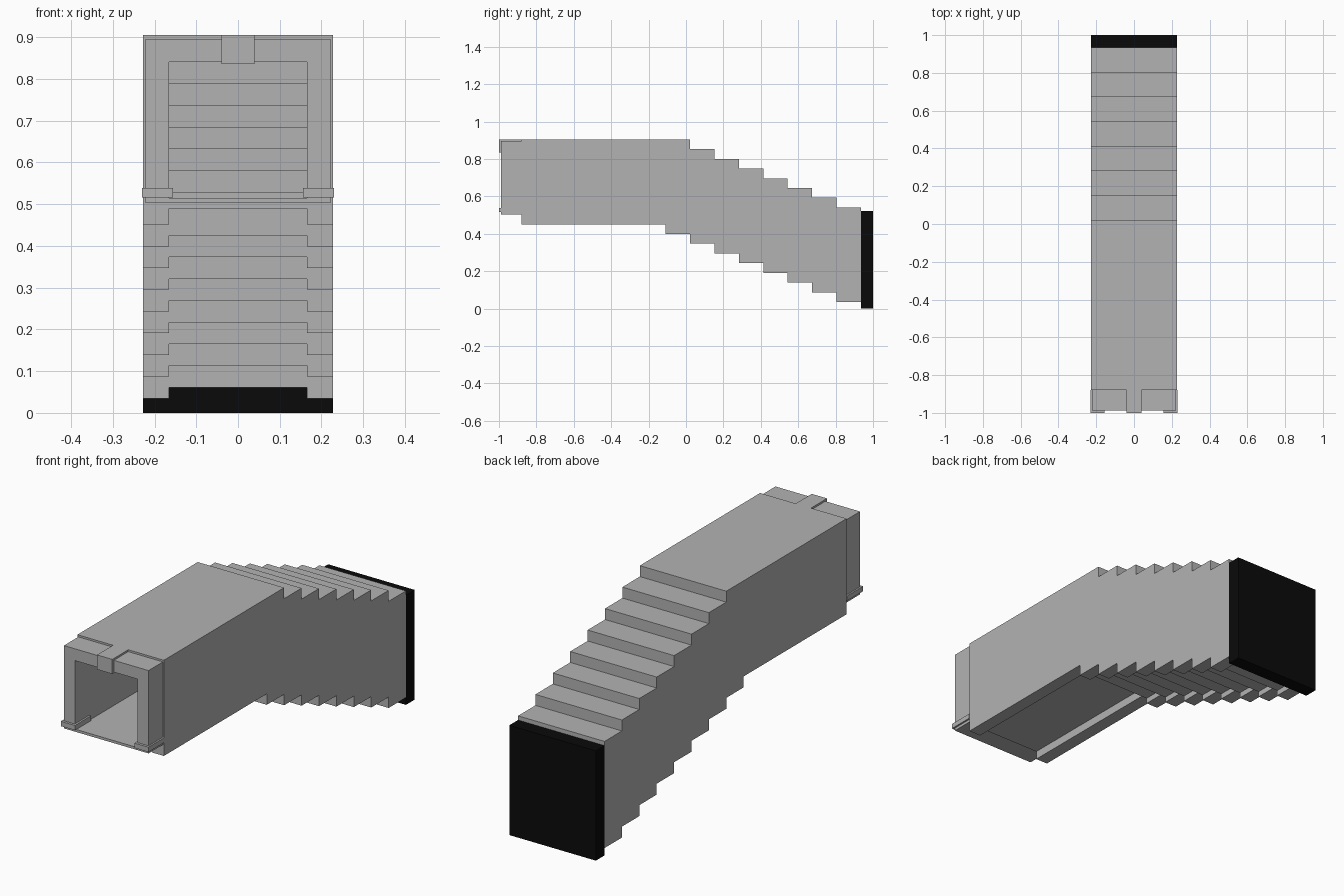
import bpy
import bmesh

if "Cube" in bpy.data.objects:
    bpy.data.objects.remove(bpy.data.objects["Cube"], do_unlink=True)


def material(name, value):
    mat = bpy.data.materials.new(name)
    mat.use_nodes = True
    colour = (value, value, value, 1)
    mat.diffuse_color = colour
    mat.node_tree.nodes["Principled BSDF"].inputs["Base Color"].default_value = colour
    return mat


grey = material("light grey", 0.45)
black = material("black", 0.003)

STEP, DROP = 0.1305, 0.052      # length and fall of one stair segment
FRONT, BACK = -0.88, 0.935
HALF, INNER = 0.227, 0.165      # half widths outside and inside


def prism(name, outline, half_width, mat):
    """Extrude a (y, z) outline across x."""
    bm = bmesh.new()
    face = bm.faces.new([bm.verts.new((-half_width, y, z)) for y, z in outline])
    out = bmesh.ops.extrude_face_region(bm, geom=[face])
    moved = [v for v in out["geom"] if isinstance(v, bmesh.types.BMVert)]
    bmesh.ops.translate(bm, verts=moved, vec=(2 * half_width, 0, 0))
    bmesh.ops.recalc_face_normals(bm, faces=bm.faces)
    mesh = bpy.data.meshes.new(name)
    bm.to_mesh(mesh)
    bm.free()
    mesh.materials.append(mat)
    obj = bpy.data.objects.new(name, mesh)
    bpy.context.collection.objects.link(obj)
    return obj


def box(name, x0, x1, y0, y1, z0, z1, mat=grey):
    obj = prism(name, [(y0, z0), (y1, z0), (y1, z1), (y0, z1)], (x1 - x0) / 2, mat)
    obj.location.x = (x0 + x1) / 2
    return obj


def stairs(y0, y1, z, first, count, first_drop=DROP):
    """Level run followed by descending steps."""
    points = [(y0, z)]
    for i in range(count):
        y = first + i * STEP
        points.append((y, z))
        z -= DROP if i else first_drop
        points.append((y, z))
    return points + [(y1, z)]


def cut(obj, cutter):
    cutter.hide_render = True
    mod = obj.modifiers.new("cut", "BOOLEAN")
    mod.operation, mod.solver, mod.object = "DIFFERENCE", "EXACT", cutter
    graph = bpy.context.evaluated_depsgraph_get()
    mesh = bpy.data.meshes.new_from_object(obj.evaluated_get(graph))
    obj.modifiers.clear()
    obj.data = mesh
    bpy.data.objects.remove(cutter, do_unlink=True)


# Stepped corridor shell
TOP_START, LOW_START = 0.022, 0.022 - STEP
roof = stairs(FRONT, BACK, 0.905, TOP_START, 7)
underside = stairs(FRONT, BACK, 0.451, LOW_START, 8)
corridor = prism("corridor", roof + underside[::-1], HALF, grey)

# Hollow passage with stair floor
ceiling = stairs(FRONT - 0.1, BACK + 0.1, 0.84, TOP_START, 7)
floor = stairs(FRONT - 0.1, BACK + 0.1, 0.515, LOW_START, 8, 0.02)
cut(corridor, prism("passage_cutter", ceiling + floor[::-1], INNER, grey))

# Recessed channel along the underside
recess = stairs(FRONT - 0.1, BACK + 0.1, 0.49, LOW_START, 8, 0.065)
below = [(BACK + 0.1, -0.2), (FRONT - 0.1, -0.2)]
cut(corridor, prism("channel_cutter", recess + below, INNER, grey))

# Entrance frame
LIP = -0.988
box("entrance_lintel", -0.222, 0.222, LIP, FRONT, 0.84, 0.896)
box("entrance_threshold", -0.222, 0.222, LIP, FRONT, 0.503, 0.515)
for side, name in ((1, "left"), (-1, "right")):
    a, b = sorted((side * INNER, side * 0.222))
    box(name + "_entrance_jamb", a, b, LIP, FRONT, 0.515, 0.84)
    a, b = sorted((side * 0.156, side * 0.23))
    box(name + "_foot_plate", a, b, -1, FRONT, 0.516, 0.539)
box("top_latch", -0.04, 0.04, -1, FRONT, 0.836, 0.905)

# Black end panel
box("end_panel", -HALF, HALF, BACK, 1, 0, 0.521, black)
